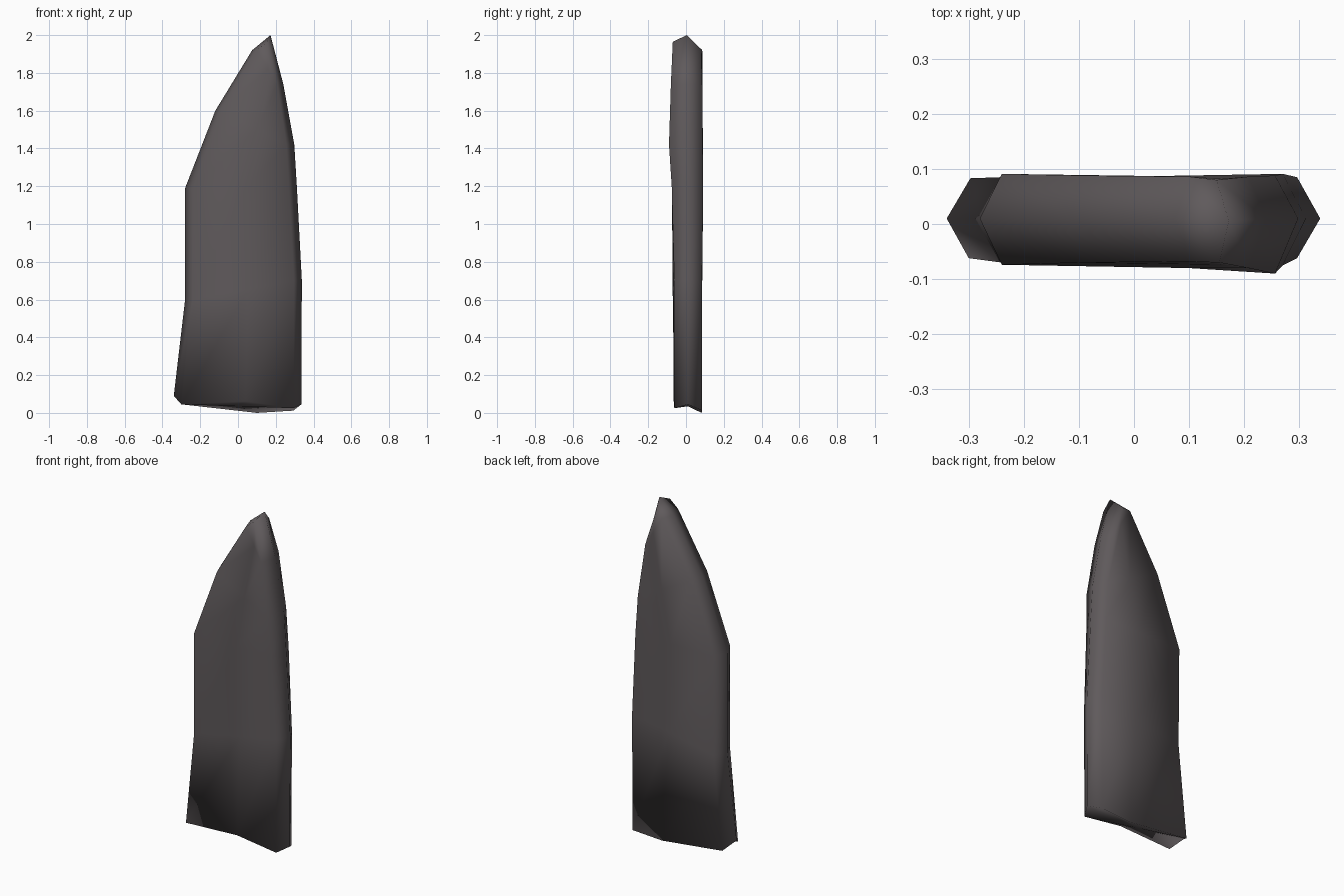
import bpy, bmesh

if "Cube" in bpy.data.objects:
    bpy.data.objects.remove(bpy.data.objects["Cube"])

# dark stone colour
stone = bpy.data.materials.new("dark stone")
stone.diffuse_color = (0.115, 0.102, 0.106, 1)
stone.use_nodes = True
stone.node_tree.nodes["Principled BSDF"].inputs["Base Color"].default_value = stone.diffuse_color

# slab levels: left ridge x,z / right ridge x,z / front y left,right / back y / corner inset left,right
levels = [
    (-0.28, 0.60, 0.338, 0.70, -0.070, -0.062, 0.085, 0.040, 0.042),
    (-0.28, 1.19, 0.312, 1.19, -0.074, -0.075, 0.091, 0.040, 0.042),
    (-0.12, 1.60, 0.298, 1.42, -0.070, -0.090, 0.088, 0.030, 0.042),
    (0.075, 1.92, 0.240, 1.74, -0.068, -0.080, 0.086, 0.025, 0.032),
]


def ring(lx, lz, rx, rz, fl, fr, b, il, ir):
    """Eight-sided section: pointed side ridges, flat front and back."""
    def at(t, y, i=0.0, j=0.0):
        a, c = lx + i, rx - j
        return (a + (c - a) * t, y, lz + (rz - lz) * t)
    return [at(0, 0.01), at(0, fl, il), at(0.55, (fl + fr) / 2, il, ir), at(1, fr, 0, ir),
            at(1, 0.01), at(1, b, 0, ir), at(0.55, b - 0.004, il, ir), at(0, b, il)]


# broken, uneven bottom edge
base = [(-0.34, 0.01, 0.09), (-0.30, -0.062, 0.045), (0.04, -0.065, 0.062), (0.295, -0.062, 0.025),
        (0.335, 0.01, 0.045), (0.293, 0.085, 0.012), (0.10, 0.083, 0.0), (-0.297, 0.083, 0.045)]

bm = bmesh.new()
rings = [[bm.verts.new(p) for p in pts] for pts in [base] + [ring(*l) for l in levels]]
for lo, hi in zip(rings, rings[1:]):
    for i in range(8):
        j = (i + 1) % 8
        bm.faces.new((lo[i], lo[j], hi[j], hi[i]))

# chipped tip: front, ridge and back points
top = rings[-1]
front = bm.verts.new((0.155, -0.070, 1.965))
peak = bm.verts.new((0.172, 0.005, 2.0))
back = bm.verts.new((0.150, 0.080, 1.925))
for f in ((top[1], top[2], front), (top[2], top[3], front), (top[3], top[4], peak, front),
          (top[4], top[5], back, peak), (top[5], top[6], back), (top[6], top[7], back),
          (top[7], top[0], peak, back), (top[0], top[1], front, peak)):
    bm.faces.new(f)

# underside fan
mid = bm.verts.new((0.0, 0.01, 0.035))
for i in range(8):
    bm.faces.new((rings[0][(i + 1) % 8], rings[0][i], mid))

bmesh.ops.recalc_face_normals(bm, faces=bm.faces)
for f in bm.faces:
    f.smooth = True
mesh = bpy.data.meshes.new("stone_slab")
bm.to_mesh(mesh)
bm.free()
mesh.materials.append(stone)
slab = bpy.data.objects.new("stone_slab", mesh)
bpy.context.collection.objects.link(slab)
